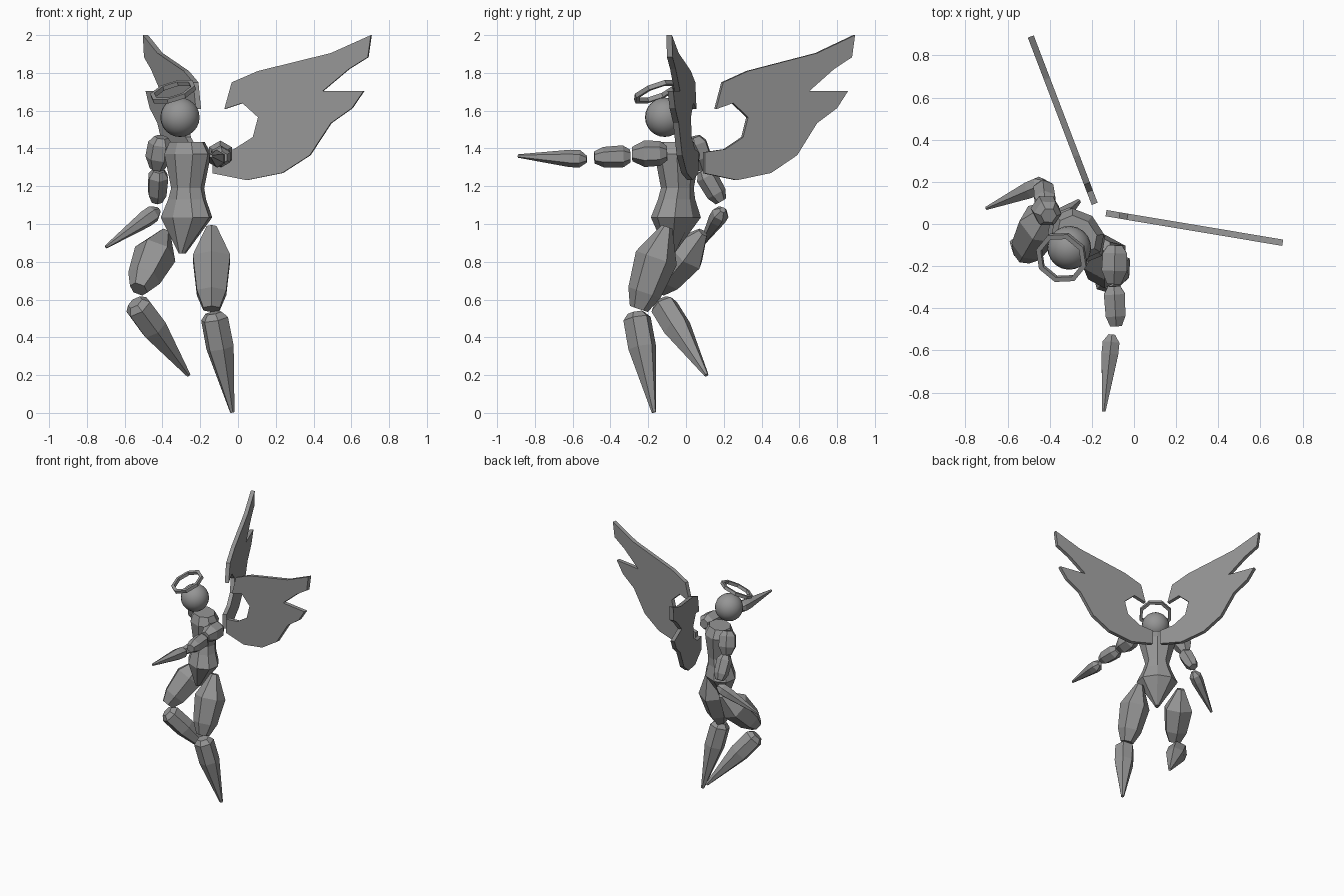
import bpy, bmesh, math
from mathutils import Vector, Matrix

if "Cube" in bpy.data.objects:
    bpy.data.objects.remove(bpy.data.objects["Cube"])

# figure frame: turned about z, origin between the wing roots
BODY = Matrix.Translation((-0.165, 0.078, 0)) @ Matrix.Rotation(math.radians(-39.3), 4, 'Z')

# dark stone grey
GREY = bpy.data.materials.new("dark_grey")
GREY.diffuse_color = (0.3, 0.3, 0.3, 1)
GREY.use_nodes = True
GREY.node_tree.nodes["Principled BSDF"].inputs["Base Color"].default_value = GREY.diffuse_color


def finish(name, bm, matrix=None):
    if matrix:
        bm.transform(matrix)
    bmesh.ops.recalc_face_normals(bm, faces=bm.faces)
    me = bpy.data.meshes.new(name)
    bm.to_mesh(me)
    bm.free()
    me.materials.append(GREY)
    ob = bpy.data.objects.new(name, me)
    bpy.context.collection.objects.link(ob)
    return ob


def loft(name, rings, matrix=None):
    """Skin closed rings of points and cap both ends."""
    bm = bmesh.new()
    loops = [[bm.verts.new(p) for p in ring] for ring in rings]
    n = len(loops[0])
    for a, b in zip(loops, loops[1:]):
        for i in range(n):
            j = (i + 1) % n
            bm.faces.new((a[i], a[j], b[j], b[i]))
    bm.faces.new(loops[0])
    bm.faces.new(loops[-1])
    return finish(name, bm, matrix)


def circle(n, a, b, z, y=0):
    return [Vector((a * math.sin(math.tau * i / n), y + b * math.cos(math.tau * i / n), z))
            for i in range(n)]


def limb(name, start, end, profile, sides=6):
    """Faceted segment from start to end; profile is (fraction, radius)."""
    start, end = Vector(start), Vector(end)
    d = end - start
    m = Matrix.Translation(start) @ d.to_track_quat('Z', 'Y').to_matrix().to_4x4()
    return loft(name, [circle(sides, r, r, t * d.length) for t, r in profile], m)


# torso: z, half width, half depth, depth centre
TORSO = [(0.845, 0.015, 0.025, -0.205), (1.035, 0.155, 0.115, -0.17),
         (1.13, 0.11, 0.09, -0.165), (1.19, 0.09, 0.085, -0.16),
         (1.37, 0.138, 0.108, -0.16), (1.435, 0.105, 0.08, -0.165)]
loft("torso", [circle(8, a, b, z, y) for z, a, b, y in TORSO], BODY)

# head
bm = bmesh.new()
bmesh.ops.create_uvsphere(bm, u_segments=20, v_segments=12, radius=0.104)
head = finish("head", bm, BODY @ Matrix.Translation((0.011, -0.238, 1.565)))
for p in head.data.polygons:
    p.use_smooth = True

# halo: eight-sided ring tilted down to the front
bm = bmesh.new()
ring = [[bm.verts.new(((0.115 + 0.012 * cx) * math.cos(math.tau * (i + .5) / 8),
                       (0.115 + 0.012 * cx) * math.sin(math.tau * (i + .5) / 8), 0.012 * cz))
         for cx, cz in ((1, -1), (1, 1), (-1, 1), (-1, -1))] for i in range(8)]
for i in range(8):
    a, b = ring[i], ring[(i + 1) % 8]
    for k in range(4):
        bm.faces.new((a[k], b[k], b[(k + 1) % 4], a[(k + 1) % 4]))
finish("halo", bm, BODY @ Matrix.Translation((0.012, -0.296, 1.70))
       @ Matrix.Rotation(math.radians(26), 4, 'X'))

# wings: flat plates swept 60 degrees from the back axis
WING = [(0, 1.38), (.114, 1.396), (.216, 1.46), (.244, 1.565), (.16, 1.64), (.063, 1.608),
        (.103, 1.75), (.244, 1.81), (.635, 1.905), (.85, 2.0), (.833, 1.883), (.731, 1.82),
        (.59, 1.703), (.81, 1.703), (.748, 1.613), (.635, 1.534), (.522, 1.364),
        (.374, 1.27), (.182, 1.232), (0, 1.268)]
S, C = math.sin(math.radians(60.2)), math.cos(math.radians(60.2))
for side, root, name in ((1, .042, "left_wing"), (-1, .028, "right_wing")):
    loft(name, [[Vector((side * (root + u * S + h * C), u * C - h * S, z)) for u, z in WING]
                for h in (-0.015, 0.015)], BODY)

# limb profiles
UPPER = [(0, .038), (.2, .066), (.65, .07), (1, .038)]
LOWER = [(0, .034), (.2, .058), (.75, .054), (1, .032)]
HAND = [(0, .018), (.1, .046), (.25, .046), (1, .009)]
THIGH = [(0, .03), (.38, .114), (.8, .09), (1, .05)]
SHIN = [(0, .045), (.06, .075), (.35, .076), (1, .012)]

# outstretched left arm
limb("left_upper_arm", (-.09, -.10, 1.375), (-.095, -.285, 1.37), UPPER)
limb("left_elbow", (-.095, -.295, 1.36), (-.085, -.485, 1.352), LOWER)
limb("left_forearm", (-.105, -.525, 1.343), (-.143, -.89, 1.36), HAND)

# lowered right arm
limb("right_upper_arm", (-.405, .04, 1.46), (-.43, .09, 1.29), UPPER)
limb("right_elbow", (-.42, .09, 1.285), (-.43, .185, 1.12), LOWER)
limb("right_forearm", (-.42, .195, 1.075), (-.70, .075, .878), HAND)

# legs
limb("left_thigh", (-.14, -.10, .985), (-.14, -.25, .55), THIGH)
limb("left_shin", (-.13, -.265, .53), (-.03, -.17, .003), SHIN)
limb("right_thigh", (-.385, .09, .955), (-.525, -.15, .655), THIGH)
limb("right_shin", (-.545, -.13, .585), (-.262, .108, .20), SHIN)
